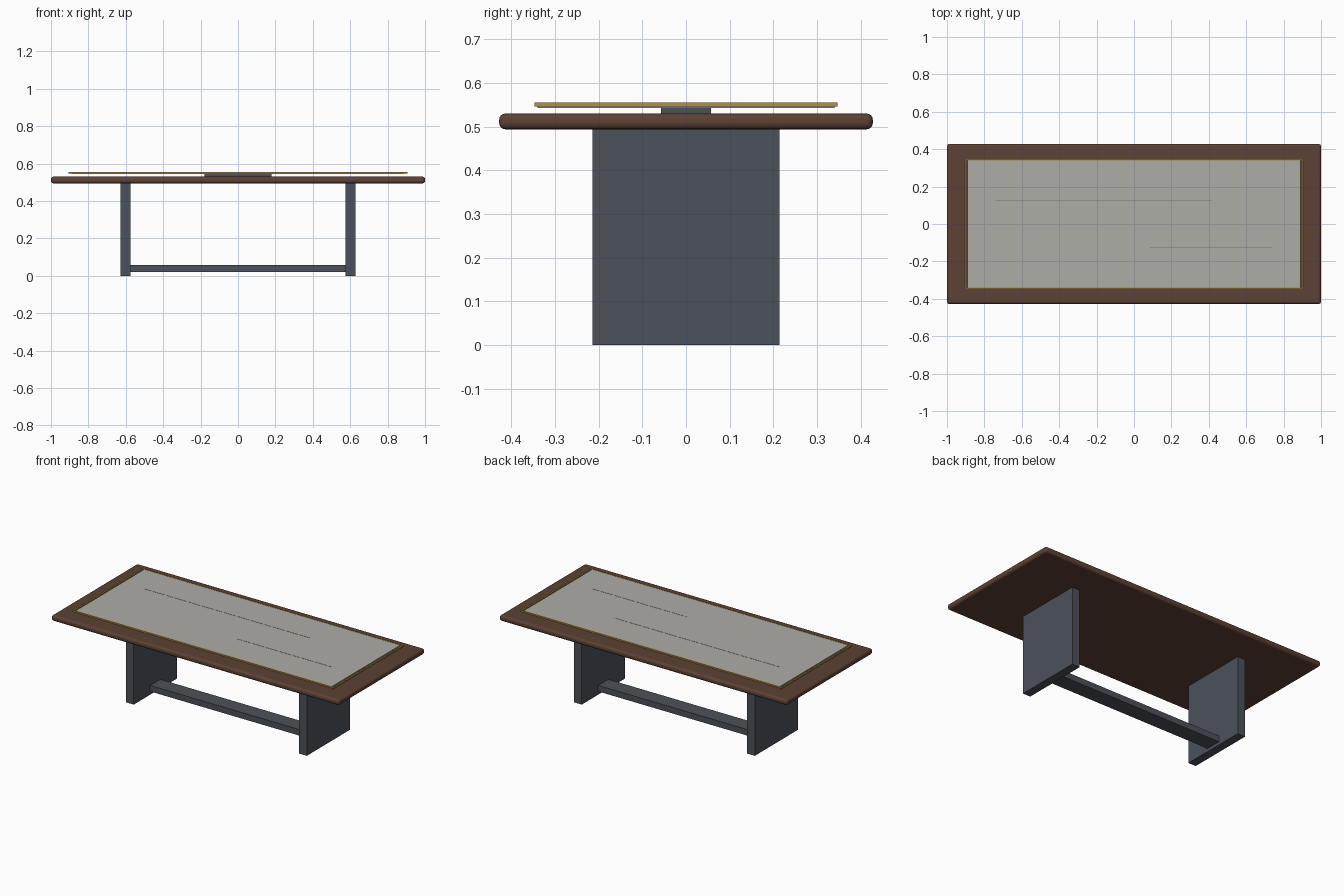
import bpy

if "Cube" in bpy.data.objects:
    bpy.data.objects.remove(bpy.data.objects["Cube"])


def srgb(r, g, b):
    lin = [(c / 255 / 12.92) if c < 10 else ((c / 255 + 0.055) / 1.055) ** 2.4 for c in (r, g, b)]
    return (*lin, 1.0)


def material(name, rgb):
    m = bpy.data.materials.new(name)
    m.diffuse_color = srgb(*rgb)
    m.use_nodes = True
    m.node_tree.nodes["Principled BSDF"].inputs["Base Color"].default_value = m.diffuse_color
    return m


walnut = material("walnut brown", (93, 65, 52))
steel = material("slate grey", (76, 81, 90))
stone = material("pale stone", (174, 173, 167))
brass = material("brass", (176, 145, 72))
seam = material("seam grey", (120, 118, 114))


def box(name, x, y, z, mat, bevel=0.0, segments=1):
    """Box from (min, max) pairs on each axis."""
    bpy.ops.mesh.primitive_cube_add(size=1, location=[(a + b) / 2 for a, b in (x, y, z)])
    ob = bpy.context.object
    ob.name = name
    ob.scale = [b - a for a, b in (x, y, z)]
    bpy.ops.object.transform_apply(location=False, rotation=False, scale=True)
    ob.data.materials.append(mat)
    if bevel:
        mod = ob.modifiers.new("rounded_edges", "BEVEL")
        mod.width = bevel
        mod.segments = segments
        bpy.ops.object.shade_smooth_by_angle()
    return ob


# Table top with rounded rim
box("table_top", (-1, 1), (-0.428, 0.428), (0.494, 0.53), walnut, 0.014, 4)

# Slab legs and the low stretcher between them
for side, s in (("left", -1), ("right", 1)):
    xs = sorted((s * 0.575, s * 0.628))
    box(side + "_leg", xs, (-0.214, 0.214), (0, 0.495), steel)
box("stretcher", (-0.576, 0.576), (-0.05, 0.05), (0.02, 0.058), steel)

# Raised stone inlay on a central spacer
box("inlay_spacer", (-0.178, 0.178), (-0.057, 0.057), (0.529, 0.544), steel)
box("stone_inlay", (-0.89, 0.89), (-0.34, 0.34), (0.543, 0.554), stone)

# Thin brass trim around the inlay
for s in (-1, 1):
    box("long_trim", (-0.907, 0.907), sorted((s * 0.339, s * 0.347)), (0.546, 0.555), brass)
    box("end_trim", sorted((s * 0.898, s * 0.907)), (-0.339, 0.339), (0.546, 0.555), brass)

# Fine seams on the inlay
box("long_seam", (-0.74, 0.415), (0.123, 0.126), (0.5535, 0.5548), seam)
box("short_seam", (0.085, 0.74), (-0.126, -0.123), (0.5535, 0.5548), seam)
